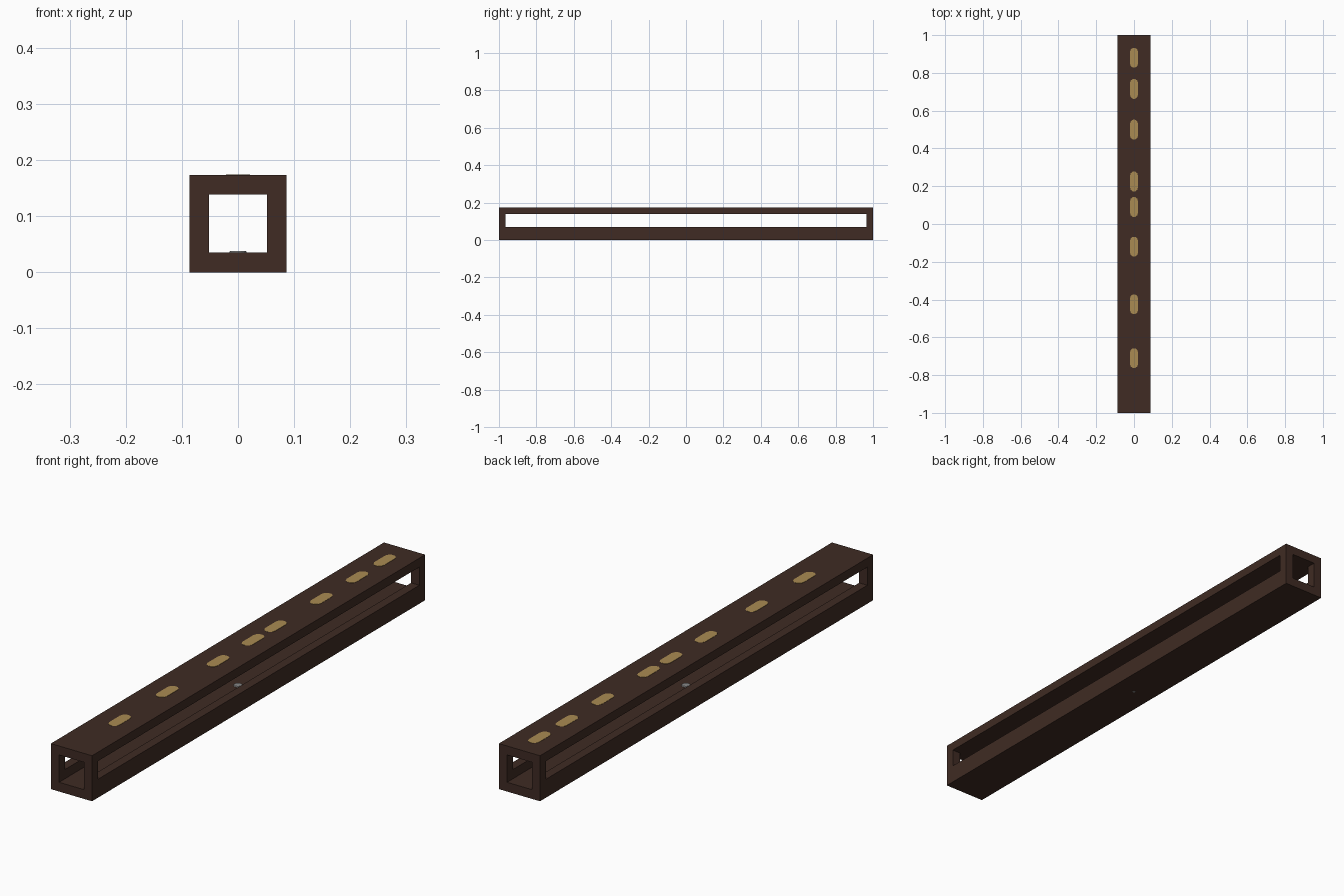
import bpy, bmesh, math
from mathutils import Matrix, Vector

cube = bpy.data.objects.get("Cube")
if cube:
    bpy.data.objects.remove(cube, do_unlink=True)

HALF, INNER = 0.0865, 0.052          # outer and bore half widths
FLOOR, LEDGE, ROOF, TOP = 0.035, 0.07, 0.139, 0.173
POST = 0.035


def material(name, rgb):
    m = bpy.data.materials.new(name)
    m.use_nodes = True
    m.diffuse_color = (*rgb, 1)
    m.node_tree.nodes["Principled BSDF"].inputs["Base Color"].default_value = (*rgb, 1)
    return m


wood = material("dark brown", (0.050, 0.024, 0.017))
gold = material("dull gold", (0.40, 0.26, 0.085))
metal = material("grey metal", (0.25, 0.25, 0.25))


def finish(name, bm, mat):
    bmesh.ops.recalc_face_normals(bm, faces=bm.faces)
    mesh = bpy.data.meshes.new(name)
    bm.to_mesh(mesh)
    bm.free()
    mesh.materials.append(mat)
    ob = bpy.data.objects.new(name, mesh)
    bpy.context.collection.objects.link(ob)
    return ob


def prism(name, points, along, mat):
    """Extrude a closed outline along a vector."""
    bm = bmesh.new()
    face = bm.faces.new([bm.verts.new(p) for p in points])
    new = bmesh.ops.extrude_face_region(bm, geom=[face], use_keep_orig=True)["geom"]
    bmesh.ops.translate(bm, vec=along,
                        verts=[v for v in new if isinstance(v, bmesh.types.BMVert)])
    return finish(name, bm, mat)


def box(name, lo, hi, mat):
    lo, hi = Vector(lo), Vector(hi)
    bm = bmesh.new()
    size = Matrix.Diagonal((*(hi - lo), 1))
    bmesh.ops.create_cube(bm, size=1, matrix=Matrix.Translation((lo + hi) / 2) @ size)
    return finish(name, bm, mat)


def cone(name, r_low, r_high, z_low, z_high, mat):
    bm = bmesh.new()
    bmesh.ops.create_cone(bm, cap_ends=True, segments=16, radius1=r_low, radius2=r_high,
                          depth=z_high - z_low,
                          matrix=Matrix.Translation((0, 0, (z_low + z_high) / 2)))
    return finish(name, bm, mat)


# Trough: floor with low side walls, running the full length
half_profile = [(HALF, 0), (HALF, LEDGE), (INNER, LEDGE), (INNER, FLOOR)]
profile = half_profile + [(-x, z) for x, z in reversed(half_profile)]
prism("trough", [(x, -1, z) for x, z in profile], (0, 2, 0), wood)

# Lid board
box("lid", (-HALF, -1, ROOF), (HALF, 1, TOP), wood)

# Corner posts between trough and lid
for sx, side in ((1, "left"), (-1, "right")):
    for sy, end in ((-1, "front"), (1, "back")):
        xs = sorted((sx * INNER, sx * HALF))
        ys = sorted((sy * (1 - POST), sy))
        box(f"{end}_{side}_post", (xs[0], ys[0], LEDGE), (xs[1], ys[1], ROOF), wood)

# Gold slot inlays along the lid
R, REACH = 0.021, 0.053
for i, y in enumerate((0.88, 0.715, 0.5, 0.225, 0.09, -0.12, -0.425, -0.71)):
    outline = []
    for k in range(12):
        a = math.pi * (k % 6) / 5 + (math.pi if k > 5 else 0)
        shift = (REACH - R) * (1 if k < 6 else -1)
        outline.append((R * math.cos(a), y + shift + R * math.sin(a), TOP))
    prism(f"slot_inlay_{i + 1}", outline, (0, 0, 0.001), gold)

# Small screw through the middle of the floor
cone("screw_head", 0.016, 0.014, FLOOR, FLOOR + 0.003, metal)
cone("screw_tip", 0.006, 0.006, -0.0005, FLOOR, metal)
